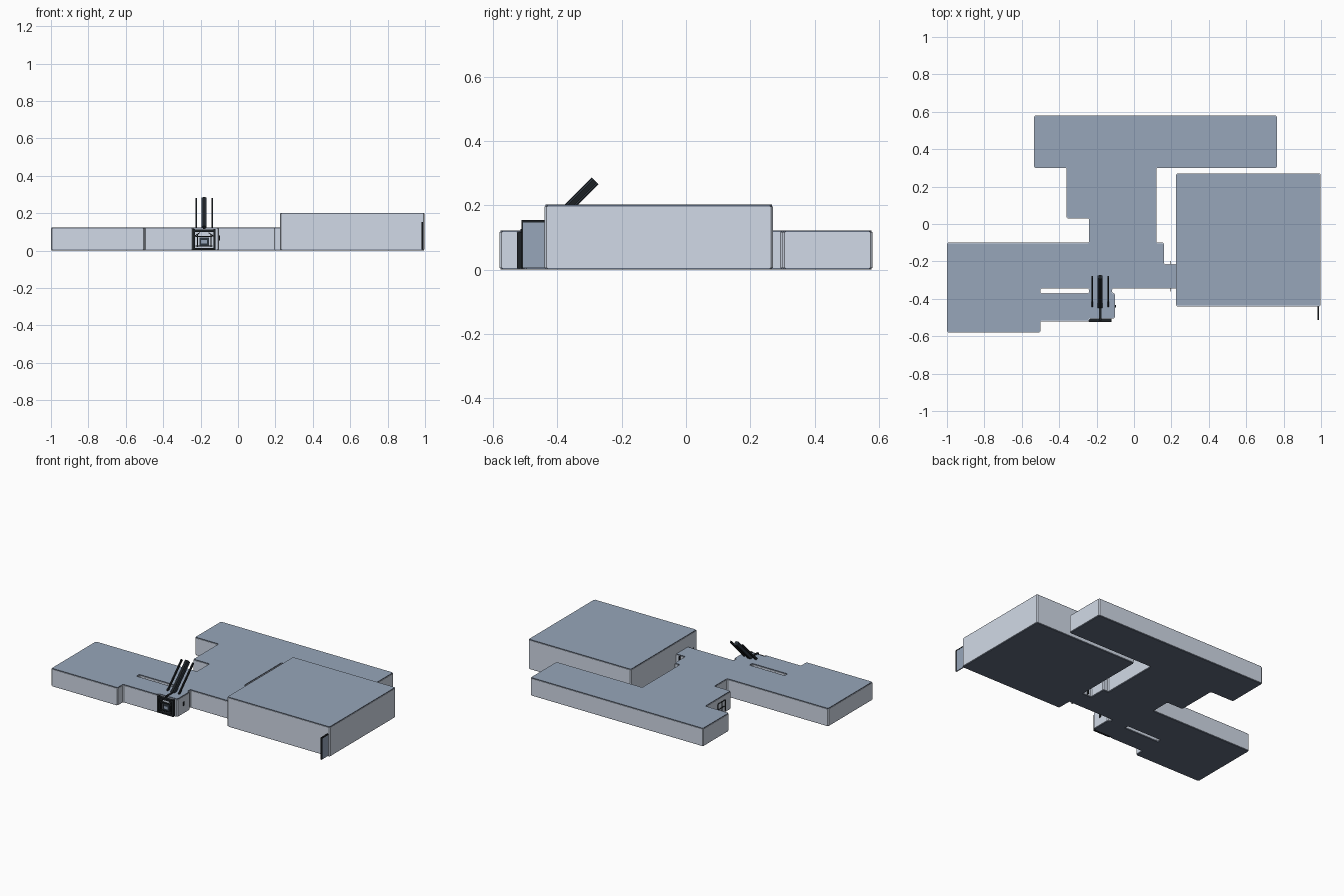
import bpy, bmesh, math
from mathutils import Matrix, Vector

if "Cube" in bpy.data.objects:
    bpy.data.objects.remove(bpy.data.objects["Cube"], do_unlink=True)


def material(name, rgb):
    m = bpy.data.materials.new(name)
    m.use_nodes = True
    m.diffuse_color = (*rgb, 1)
    m.node_tree.nodes["Principled BSDF"].inputs["Base Color"].default_value = (*rgb, 1)
    return m


WALL = material("pale_blue_wall", (0.64, 0.70, 0.80))
ROOF = material("slate_roof", (0.31, 0.38, 0.49))
TRIM = material("dark_slate_trim", (0.12, 0.15, 0.21))
STEEL = material("blue_black_steel", (0.025, 0.035, 0.048))
DARK = material("black_metal", (0.012, 0.015, 0.018))


def finish(name, bm, mats):
    mesh = bpy.data.meshes.new(name)
    bm.to_mesh(mesh)
    bm.free()
    for m in mats:
        mesh.materials.append(m)
    ob = bpy.data.objects.new(name, mesh)
    bpy.context.collection.objects.link(ob)


def chamfered(loop, inset, size):
    """Outline moved inward (to its left) with every corner cut off."""
    pts = [Vector(p) for p in loop]
    out = []
    for i, p in enumerate(pts):
        d1 = (p - pts[i - 1]).normalized()
        d2 = (pts[(i + 1) % len(pts)] - p).normalized()
        corner = p + inset * Vector((-d1.y - d2.y, d1.x + d2.x))
        out += [corner - size * d1, corner + size * d2]
    return out


def prism(name, loops, inset, z0, z1, mats):
    """Extruded floor plan; the first loop is the outline, the others are holes.
    Upward faces take the first material and all others the last."""
    bm = bmesh.new()
    edges = []
    for loop in loops:
        vs = [bm.verts.new((p.x, p.y, z0)) for p in chamfered(loop, inset, 0.006)]
        edges += [bm.edges.new((a, b)) for a, b in zip(vs, vs[1:] + vs[:1])]
    bmesh.ops.triangle_fill(bm, use_beauty=True, use_dissolve=False, edges=edges)
    ext = bmesh.ops.extrude_face_region(bm, geom=bm.faces[:])
    top = [v for v in ext["geom"] if isinstance(v, bmesh.types.BMVert)]
    bmesh.ops.translate(bm, verts=top, vec=(0, 0, z1 - z0))
    bmesh.ops.recalc_face_normals(bm, faces=bm.faces[:])
    bm.normal_update()
    for f in bm.faces:
        f.material_index = 0 if f.normal.z > 0.9 else len(mats) - 1
    finish(name, bm, mats)


def building(name, loops, height, lip=0.005):
    """Pale walls between slightly set-in roof and floor plates with dark edges."""
    prism(name + "_walls", loops, 0, lip, height - lip, [WALL])
    prism(name + "_roof", loops, 0.003, height - 2 * lip, height, [ROOF, TRIM])
    prism(name + "_floor", loops, 0.003, 0, 2 * lip, [TRIM])


def box(name, x, y, z, mat, tilt=0, tilt_axis='X'):
    """Box from (min, max) ranges, optionally tilted about its centre."""
    size = [r[1] - r[0] for r in (x, y, z)]
    mid = Vector([(r[0] + r[1]) / 2 for r in (x, y, z)])
    bm = bmesh.new()
    m = Matrix.Translation(mid) @ Matrix.Rotation(tilt, 4, tilt_axis) @ Matrix.Diagonal((*size, 1))
    bmesh.ops.create_cube(bm, size=1, matrix=m)
    finish(name, bm, [mat])


# Low connected building with an open slot in its west wing
plan = [(-1, -.58), (-.5, -.58), (-.5, -.52), (-.24, -.52), (-.24, -.505),
        (-.102, -.505), (-.102, -.37), (-.117, -.37), (-.117, -.345),
        (.24, -.345), (.24, -.215), (.16, -.215), (.16, -.10), (.12, -.10),
        (.12, .30), (.765, .30), (.765, .58), (-.535, .58), (-.535, .30),
        (-.36, .30), (-.36, .03), (-.24, .03), (-.24, -.10), (-1, -.10)]
slot = [(-.5, -.345), (-.24, -.345), (-.24, -.37), (-.5, -.37)]
building("low_building", [plan, slot], 0.122)

# Tall hall
building("tall_hall", [[(.225, -.44), (.998, -.44), (.998, .27), (.225, .27)]], 0.202)

# Fin sign at the hall corner: slate panel in a dark frame
box("fin_panel", (.981, .988), (-.507, -.44), (.005, .147), ROOF)
box("fin_top", (.98, .989), (-.51, -.44), (.147, .154), DARK)
box("fin_edge", (.98, .989), (-.512, -.507), (.005, .154), DARK)

# Entrance gate frame
GX = -.181
for name, s in (("left", 1), ("right", -1)):
    cx = GX + s * .056
    box(f"gate_post_{name}", (cx - .006, cx + .006), (-.525, -.503), (.004, .116), DARK)
    ix = GX + s * .036
    box(f"gate_inner_post_{name}", (ix - .003, ix + .003), (-.518, -.503), (.02, .085), DARK)
    box(f"gate_brace_{name}", (GX + s * .038 - .018, GX + s * .038 + .018),
        (-.518, -.504), (.083, .088), DARK, s * math.radians(35), 'Y')
box("gate_lintel", (GX - .062, GX + .062), (-.525, -.503), (.1, .112), DARK)
box("gate_sill", (GX - .062, GX + .062), (-.525, -.503), (.004, .013), DARK)
box("gate_door", (GX - .025, GX + .025), (-.512, -.503), (.027, .069), STEEL)
box("gate_door_panel", (GX - .016, GX + .016), (-.515, -.51), (.038, .056), ROOF)
for z in (.024, .075):
    box("gate_crossbar", (GX - .045, GX + .045), (-.517, -.503), (z - .003, z + .003), DARK)


# Slanted masts above the gate, each tilted forty-five degrees
def mast(name, x, width, thick, length, mat):
    mid_y, mid_z = -.361, .198
    box(name, (x - width / 2, x + width / 2), (mid_y - length / 2, mid_y + length / 2),
        (mid_z - thick / 2, mid_z + thick / 2), mat, math.radians(45))


mast("centre_mast", GX, .026, .024, .222, STEEL)
mast("centre_mast_rib", GX, .012, .030, .222, DARK)
for side in (-1, 1):
    mast("side_mast", GX + side * .043, .008, .014, .22, DARK)
box("mast_spine", (GX - .006, GX + .006), (-.515, -.43), (.115, .127), DARK)

# Small door frames and seam plates
for y in (.09, .13, .17):
    box("notch_door_bar", (-.362, -.358), (y - .003, y + .003), (.01, .085), DARK)
for z in (.045, .085):
    box("notch_door_rail", (-.362, -.358), (.09, .17), (z - .003, z + .003), DARK)
box("side_hatch", (-.104, -.097), (-.446, -.434), (.055, .08), DARK)
for y in ((-.362, -.343), (-.217, -.198)):
    box("passage_seam", (.192, .194), y, (.005, .12), DARK)
